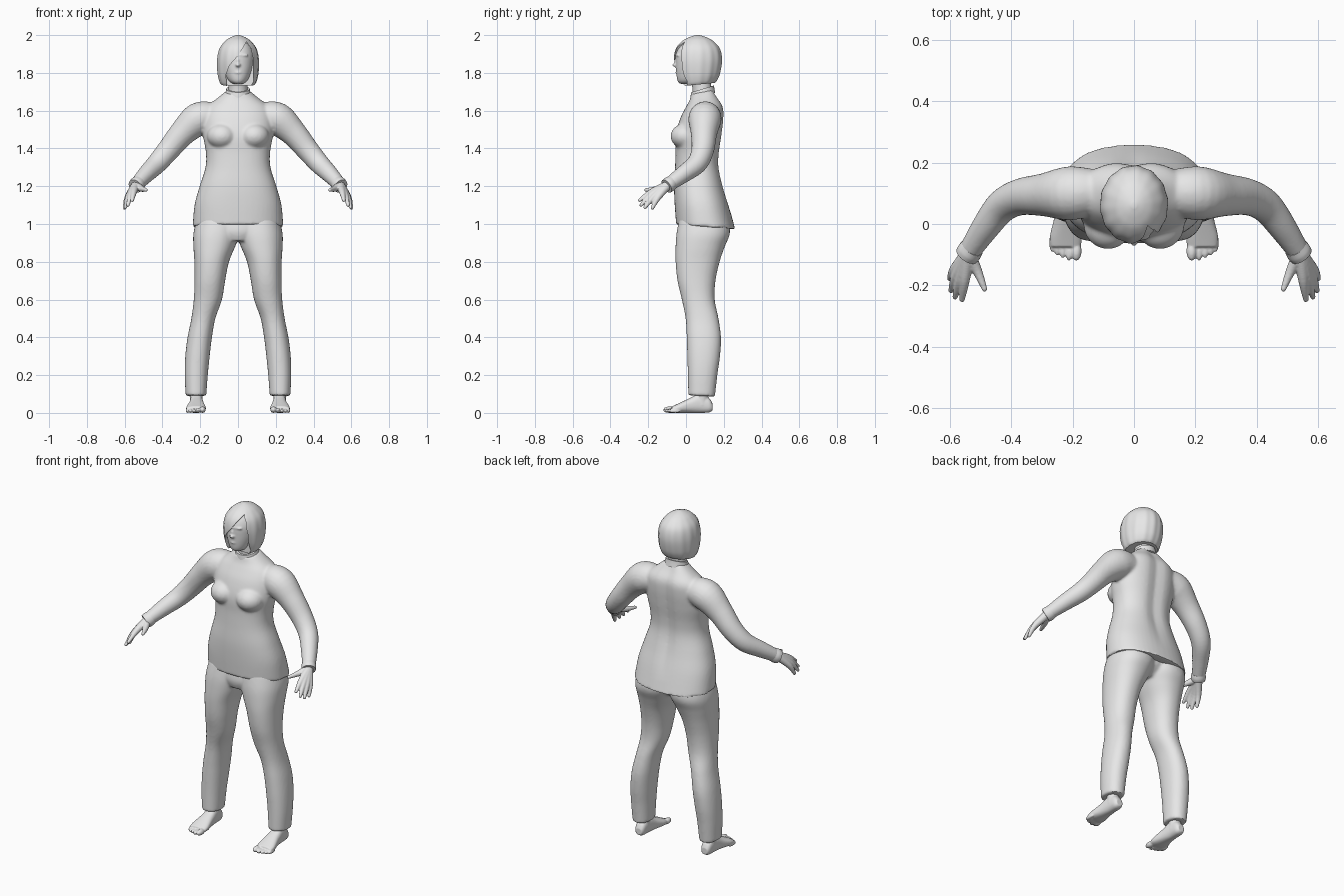
import bpy, bmesh, math
from mathutils import Vector, Matrix

if bpy.data.objects.get("Cube"):
    bpy.data.objects.remove(bpy.data.objects["Cube"])

GREY = (0.8, 0.8, 0.8, 1)
grey = bpy.data.materials.new("plain_grey")
grey.use_nodes = True
grey.diffuse_color = GREY
for node in grey.node_tree.nodes:
    if node.type == 'BSDF_PRINCIPLED':
        node.inputs["Base Color"].default_value = GREY


def refine(rows, steps=5):
    """Catmull-Rom interpolation between rows of numbers."""
    out = []
    for i in range(len(rows) - 1):
        a, b, c, d = (rows[max(i - 1, 0)], rows[i], rows[i + 1],
                      rows[min(i + 2, len(rows) - 1)])
        for k in range(steps):
            t = k / steps
            out.append([q + t * ((r - p) / 2 + t * ((2 * p - 5 * q + 4 * r - s) / 2
                        + t * (3 * (q - r) + s - p) / 2))
                        for p, q, r, s in zip(a, b, c, d)])
    return out + [list(rows[-1])]


def skin(bm, rings):
    loops = [[bm.verts.new(p) for p in ring] for ring in rings]
    n = len(loops[0])
    for low, high in zip(loops, loops[1:]):
        for i in range(n):
            j = (i + 1) % n
            bm.faces.new((low[i], low[j], high[j], high[i]))
    bm.faces.new(loops[0][::-1])
    bm.faces.new(loops[-1])


def stack(bm, rows, axis='z', power=2.0, n=48, shape=None):
    """Rows: position, u from/to, v from/to, tilt. Rounded sections."""
    rings = []
    for at, u0, u1, v0, v1, tilt in refine(rows):
        ring = []
        for i in range(n):
            a = math.tau * i / n
            c, s = math.cos(a), math.sin(a)
            du = math.copysign(abs(c) ** (2 / power), c) * (u1 - u0) / 2
            dv = math.copysign(abs(s) ** (2 / power), s) * (v1 - v0) / 2
            u, v, w = (u0 + u1) / 2 + du, (v0 + v1) / 2 + dv, at - tilt * dv
            p = Vector((u, v, w) if axis == 'z' else (u, w, v))
            ring.append(shape(p, a) if shape else p)
        rings.append(ring)
    skin(bm, rings)


def ball(bm, centre, size):
    bmesh.ops.create_uvsphere(bm, u_segments=24, v_segments=16, radius=1,
                              matrix=Matrix.Translation(centre) @ Matrix.Diagonal((*size, 1)))


def tube(bm, rows, n=24):
    """Rows: x, y, z, radius. Round limb with a rounded tip."""
    rows = refine(rows)
    pts = [Vector(r[:3]) for r in rows]
    rings = []
    for i, p in enumerate(pts):
        t = (pts[min(i + 1, len(pts) - 1)] - pts[max(i - 1, 0)]).normalized()
        u = t.cross(Vector((0, 1, 0))).normalized()
        v = t.cross(u)
        rings.append([p + rows[i][3] * (u * math.cos(math.tau * k / n)
                      + v * math.sin(math.tau * k / n)) for k in range(n)])
    skin(bm, rings)
    return pts[-1], rows[-1][3]


def bake(ob):
    """Apply all modifiers."""
    graph = bpy.context.evaluated_depsgraph_get()
    mesh = bpy.data.meshes.new_from_object(ob.evaluated_get(graph))
    ob.modifiers.clear()
    ob.data = mesh


def smooth_shade(ob, angle=40):
    ob.data.materials.clear()
    ob.data.materials.append(grey)
    bpy.ops.object.select_all(action='DESELECT')
    ob.select_set(True)
    bpy.context.view_layer.objects.active = ob
    bpy.ops.object.shade_smooth_by_angle(angle=math.radians(angle))


def finish(name, bm, voxel=0, soften=5, mirror=False):
    """Make an object; a voxel size fuses overlapping parts into one skin."""
    bmesh.ops.recalc_face_normals(bm, faces=bm.faces)
    mesh = bpy.data.meshes.new(name)
    bm.to_mesh(mesh)
    bm.free()
    ob = bpy.data.objects.new(name, mesh)
    bpy.context.collection.objects.link(ob)
    if mirror:
        ob.modifiers.new("mirror", 'MIRROR').use_mirror_merge = False
    if voxel:
        fuse = ob.modifiers.new("fuse", 'REMESH')
        fuse.mode, fuse.voxel_size = 'VOXEL', voxel
        relax = ob.modifiers.new("relax", 'SMOOTH')
        relax.factor, relax.iterations = 0.5, soften
    bake(ob)
    smooth_shade(ob)
    return ob


def add_right(ob):
    """Mirrored copy for the other side."""
    mesh = ob.data.copy()
    mesh.transform(Matrix.Diagonal((-1, 1, 1, 1)))
    mesh.flip_normals()
    twin = bpy.data.objects.new(ob.name.replace("left", "right"), mesh)
    bpy.context.collection.objects.link(twin)


def sym(rows):
    return [(z, -hx, hx, y0, y1, t) for z, hx, y0, y1, t in rows]


# Shirt: trunk with a spine groove, bust and sleeves
def spine(p, a):
    if math.sin(a) > 0 and p.z > 1.05:
        p.y -= 0.014 * math.exp(-(p.x / 0.04) ** 2) * min(1, (p.z - 1.05) / 0.2)
    return p


bm = bmesh.new()
stack(bm, sym([(0.985, .24, -.052, .26, .08), (1.1, .23, -.06, .228, .04), (1.2, .203, -.063, .198, 0),
               (1.3, .172, -.058, .178, 0), (1.38, .17, -.055, .18, 0), (1.47, .185, -.055, .193, 0),
               (1.56, .185, -.03, .203, 0), (1.62, .165, 0, .2, 0), (1.665, .11, .02, .17, -.1),
               (1.70, .066, .028, .15, -.2)]), power=2.3, shape=spine)
for s in (-1, 1):
    ball(bm, (s * .085, 0, 1.465), (.08, .082, .068))
    tube(bm, [(s * x, y, z, r) for x, y, z, r in
              [(.13, .105, 1.57, .075), (.21, .10, 1.555, .088), (.295, .095, 1.48, .07),
               (.37, .088, 1.39, .06), (.43, .058, 1.32, .054), (.485, -.012, 1.265, .046),
               (.538, -.092, 1.208, .036)]])
finish("shirt", bm, .008)

# Sleeve cuffs
bm = bmesh.new()
tube(bm, [(.526, -.076, 1.22, .038), (.536, -.09, 1.209, .041), (.545, -.103, 1.2, .039)])
cuff = finish("left_cuff", bm)
add_right(cuff)

# Collar and neck
bm = bmesh.new()
stack(bm, sym([(1.675, .07, .022, .155, -.3), (1.70, .065, .025, .15, -.3), (1.715, .062, .027, .148, -.3)]))
finish("collar", bm)
bm = bmesh.new()
tube(bm, [(0, .09, 1.66, .055), (0, .083, 1.73, .05), (0, .065, 1.82, .052)])
finish("neck", bm)

# Trousers: two legs joined at the hips
bm = bmesh.new()
stack(bm, [(.09, .168, .277, .012, .153, .05), (.2, .16, .282, .01, .166, 0), (.3, .15, .279, .007, .18, 0),
           (.4, .138, .267, .004, .185, 0), (.5, .12, .247, -.002, .172, 0), (.6, .085, .234, -.022, .152, 0),
           (.7, .068, .23, -.045, .156, 0), (.8, .048, .231, -.055, .178, 0),
           (.88, .015, .236, -.055, .205, 0), (.95, -.01, .236, -.05, .232, 0),
           (1.03, -.02, .218, -.035, .225, 0)], power=2.2)
stack(bm, sym([(.91, .1, -.03, .15, 0), (.96, .16, -.045, .2, 0), (1.03, .19, -.035, .215, 0)]))
finish("trousers", bm, .008, mirror=True)

# Hands: each finger runs from the wrist, so the palm forms where they meet
bm = bmesh.new()
for knuckle, tip in [((.512, -.15, 1.187), (.487, -.212, 1.18)),
                     ((.552, -.185, 1.168), (.56, -.246, 1.125)),
                     ((.567, -.182, 1.156), (.583, -.238, 1.1)),
                     ((.58, -.17, 1.145), (.596, -.217, 1.088)),
                     ((.586, -.15, 1.138), (.6, -.178, 1.084))]:
    end, r = tube(bm, [(.541, -.097, 1.205, .024), (*knuckle, .0165), (*tip, .009)], 16)
    ball(bm, end, (r, r, r))
hand = finish("left_hand", bm, .004, 3)
add_right(hand)

# Feet with toes and ankles
bm = bmesh.new()
stack(bm, [(.14, .2, .24, .012, .05, 0), (.12, .19, .25, .002, .08, 0), (.07, .186, .254, 0, .1, 0),
           (.02, .18, .26, 0, .078, 0), (-.04, .17, .274, 0, .05, 0), (-.075, .174, .272, .003, .034, 0)],
      axis='y', power=2.4)
tube(bm, [(.22, .085, .04, .034), (.221, .085, .09, .034), (.222, .083, .16, .042)])
for x, y, r in [(.188, -.088, .017), (.212, -.088, .012), (.232, -.08, .0115),
                (.25, -.072, .011), (.266, -.06, .0105)]:
    ball(bm, (x, y, r), (r, .032, r))
foot = finish("left_foot", bm, .004, 3)
add_right(foot)

# Head with nose, lips and brow
bm = bmesh.new()
stack(bm, sym([(1.742, .025, -.03, .06, 0), (1.755, .047, -.043, .09, 0), (1.785, .066, -.05, .12, 0),
               (1.84, .083, -.054, .15, 0), (1.9, .086, -.053, .16, 0), (1.95, .065, -.03, .135, 0),
               (1.975, .03, .01, .1, 0)]), power=2.1)
ball(bm, (0, -.05, 1.842), (.014, .023, .012))
ball(bm, (0, -.046, 1.86), (.009, .016, .026))
ball(bm, (0, -.042, 1.802), (.024, .014, .008))
ball(bm, (0, -.04, 1.893), (.055, .016, .01))
finish("head", bm, .005, 4)


# Bobbed hair with faint strands, opened over the face
def strands(p, a):
    k = 1 + .012 * math.sin(14 * a) * min(1, (2 - p.z) / .1)
    return Vector((p.x * k, .065 + (p.y - .065) * k, p.z))


bm = bmesh.new()
stack(bm, sym([(1.738, .088, -.028, .152, -.1), (1.755, .098, -.04, .165, -.08), (1.8, .108, -.056, .18, 0),
               (1.87, .11, -.064, .19, 0), (1.93, .097, -.052, .178, 0), (1.97, .066, -.018, .142, 0),
               (1.99, .036, .02, .105, 0), (2.0, .008, .052, .07, 0)]), n=84, shape=strands)
hair = finish("hair", bm)
bm = bmesh.new()
outline = [(.045, 1.965), (.068, 1.93), (.083, 1.86), (.082, 1.69), (-.055, 1.69),
           (-.064, 1.79), (-.045, 1.84), (-.005, 1.885), (.025, 1.93)]
skin(bm, [[Vector((x, y, z)) for x, z in outline] for y in (-.2, .005)])
cutter = finish("face_opening_cutter", bm)
cutter.hide_render = True
cut = hair.modifiers.new("face_opening", 'BOOLEAN')
cut.operation, cut.solver, cut.object = 'DIFFERENCE', 'EXACT', cutter
bake(hair)
bpy.data.objects.remove(cutter)
smooth_shade(hair)
